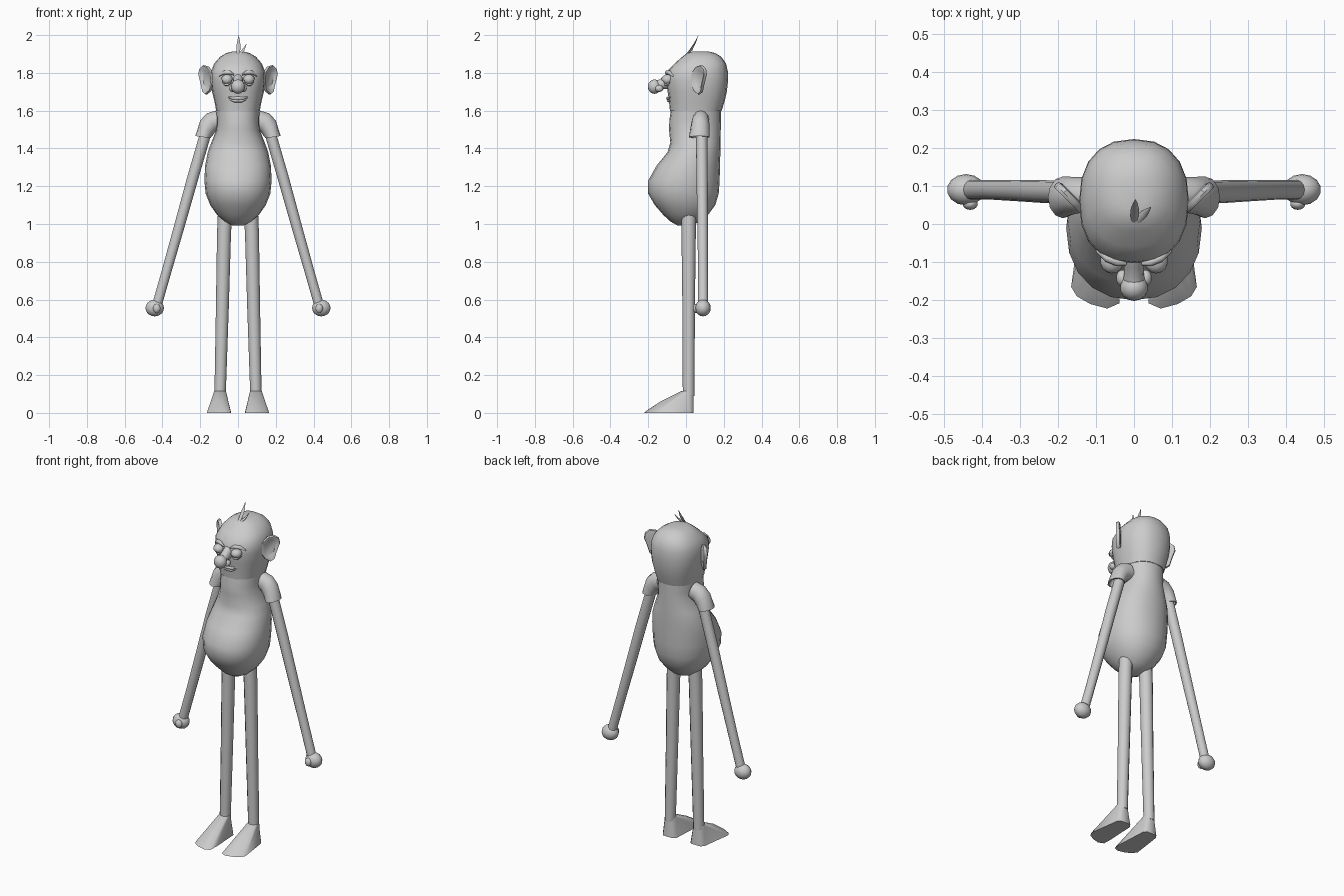
import bpy, bmesh, math
from mathutils import Vector, Matrix


def finish(name, bm, angle=45):
    bmesh.ops.recalc_face_normals(bm, faces=bm.faces)
    me = bpy.data.meshes.new(name)
    bm.to_mesh(me)
    bm.free()
    ob = bpy.data.objects.new(name, me)
    bpy.context.collection.objects.link(ob)
    bpy.ops.object.select_all(action='DESELECT')
    bpy.context.view_layer.objects.active = ob
    ob.select_set(True)
    bpy.ops.object.shade_smooth_by_angle(angle=math.radians(angle))
    return ob


def ring(c, u, v, n=12, e=2.0):
    """Super-elliptic ring of n points around c with half axes u and v."""
    c, u, v = Vector(c), Vector(u), Vector(v)
    pts = []
    for i in range(n):
        a = 2 * math.pi * i / n
        ca, sa = math.cos(a), math.sin(a)
        pts.append(c + u * math.copysign(abs(ca) ** (2 / e), ca)
                   + v * math.copysign(abs(sa) ** (2 / e), sa))
    return pts


def flat(x, y, z, rx, ry, n=12, e=2.0):
    return ring((x, y, z), (rx, 0, 0), (0, ry, 0), n, e)


def skin(name, rings, s=1, angle=45):
    """Skin a list of rings, capped at both ends; s=-1 mirrors in x."""
    bm = bmesh.new()
    rows = [[bm.verts.new((p[0] * s, p[1], p[2])) for p in r] for r in rings]
    n = len(rows[0])
    for a, b in zip(rows, rows[1:]):
        for i in range(n):
            j = (i + 1) % n
            bm.faces.new((a[i], a[j], b[j], b[i]))
    bm.faces.new(rows[0])
    bm.faces.new(rows[-1])
    return finish(name, bm, angle)


def ball(name, c, r, cut=None, seg=14):
    bm = bmesh.new()
    m = Matrix.Translation(c) @ Matrix.Diagonal((*r, 1))
    bmesh.ops.create_uvsphere(bm, u_segments=seg, v_segments=10, radius=1, matrix=m)
    if cut:
        bmesh.ops.bisect_plane(bm, geom=bm.verts[:] + bm.edges[:] + bm.faces[:],
                               plane_co=cut[0], plane_no=cut[1], clear_inner=True)
    return finish(name, bm)


def tube(name, pts, r):
    """Thin tapered tube along x-running points."""
    k = len(pts) - 1
    rings = []
    for i, p in enumerate(pts):
        f = r * (0.35 + 0.65 * math.sin(math.pi * i / k))
        rings.append(ring(p, (0, f, 0), (0, 0, f), 8))
    return skin(name, rings)


def body(name, rows, e):
    return skin(name, [flat(0, (y0 + y1) / 2, z, rx, (y1 - y0) / 2, 20, e)
                       for z, rx, y0, y1 in rows])


# Torso with round belly, and head (z, half width, front y, back y)
body("torso", [(1.605, .115, -.08, .185), (1.55, .113, -.088, .185), (1.5, .114, -.09, .184),
               (1.43, .142, -.083, .183), (1.38, .16, -.098, .182), (1.31, .174, -.155, .18),
               (1.23, .178, -.2, .178), (1.16, .171, -.2, .173), (1.1, .147, -.165, .155),
               (1.05, .112, -.122, .118), (1.015, .075, -.085, .08), (.992, .03, -.045, .03)], 2.2)
body("head", [(1.598, .115, -.085, .188), (1.65, .125, -.09, .205), (1.7, .137, -.097, .216),
              (1.76, .144, -.105, .223), (1.81, .142, -.1, .221), (1.85, .126, -.06, .212),
              (1.885, .095, -.02, .187), (1.905, .062, .005, .155), (1.913, .03, .035, .12)], 2.35)

# Nose: bridge and bulb
skin("nose_bridge", [ring((0, y, z), (w, 0, 0), (0, 0, h)) for y, z, w, h in
                     [(-.08, 1.76, .03, .045), (-.115, 1.75, .026, .035),
                      (-.14, 1.735, .027, .03), (-.17, 1.728, .03, .03)]])
ball("nose_bulb", (0, -.167, 1.727), (.037, .035, .038))

# Mouth line and lower lip
tube("upper_lip", [(-.055, -.082, 1.672), (-.03, -.092, 1.666), (0, -.096, 1.665),
                   (.03, -.092, 1.666), (.055, -.082, 1.672)], .009)
tube("lower_lip", [(-.045, -.083, 1.66), (-.02, -.092, 1.652), (.02, -.092, 1.652),
                   (.045, -.083, 1.66)], .009)

# Hair strands
for name, tip, w in (("hair_long", (.004, .065, 2.0), .011), ("hair_short", (.045, .045, 1.955), .01)):
    a, b = Vector((0, 0, 1.895)), Vector(tip)
    side = Vector((b.y, -b.x, 0)).normalized()
    up = (b - a).cross(side).normalized()
    skin(name, [ring(a.lerp(b, t) + up * .03 * t * (1 - t), side * w * f, up * w * .5 * f, 6)
                for t, f in ((0, .5), (.25, .95), (.5, 1), (.75, .6), (1, .04))])

EAR = [(0, -.03), (.02, -.06), (.05, -.078), (.072, -.065), (.085, -.02), (.103, .03),
       (.097, .062), (.072, .08), (.035, .072), (0, .035)]

for s, side in ((1, "right"), (-1, "left")):
    # Half-closed eyes with lids, bags and brows
    ball(f"eye_{side}", (s * .058, -.097, 1.763), (.026, .027, .024))
    ball(f"eyelid_{side}", (s * .058, -.097, 1.765), (.031, .033, .027),
         ((0, -.1, 1.762), (0, -.1, 1)))
    tube(f"eye_bag_{side}", [(s * .033, -.105, 1.748), (s * .05, -.108, 1.739),
                             (s * .068, -.102, 1.739), (s * .085, -.088, 1.75)], .008)
    tube(f"brow_{side}", [(s * .02, -.104, 1.79), (s * .045, -.1, 1.803),
                          (s * .075, -.088, 1.802), (s * .1, -.07, 1.785)], .012)
    ball(f"nostril_{side}", (s * .03, -.142, 1.717), (.017, .022, .018))

    # Ear: dished plate flaring outward and back
    root, wd, nd = Vector((.132, .033, 1.762)), Vector((.71, .71, 0)), Vector((.71, -.71, 0))
    skin(f"ear_{side}", [[root + wd * (.05 + (w - .05) * k) + Vector((0, 0, h * k)) + nd * d
                          for w, h in EAR]
                         for k, d in ((.75, -.012), (.96, -.008), (1, .002), (.94, .01), (.75, .008), (.6, 0))], s)

    # Short sleeve, recessed at the cuff
    skin(f"sleeve_{side}", [
        ring((.105, .078, 1.55), (.012, 0, .05), (0, .045, 0)),
        ring((.14, .076, 1.54), (.025, 0, .046), (0, .047, 0)),
        ring((.166, .074, 1.51), (.034, 0, .038), (0, .05, 0)),
        ring((.186, .07, 1.46), (.04, 0, .006), (0, .055, 0)),
        ring((.185, .07, 1.46), (.034, 0, .005), (0, .048, 0)),
        ring((.174, .074, 1.5), (.028, 0, .01), (0, .04, 0))], s)

    # Thin arm and fist with thumb and curled fingers
    skin(f"arm_{side}", [flat(x, y, z, r * 1.03, r) for x, y, z, r in
                         [(.165, .083, 1.5, .03), (.235, .085, 1.26, .03), (.31, .088, .99, .028),
                          (.375, .09, .76, .026), (.428, .09, .575, .026)]], s)
    ball(f"hand_{side}", (s * .441, .09, .555), (.05, .041, .044))
    ball(f"thumb_{side}", (s * .43, .053, .553), (.02, .016, .024))

    # Leg
    skin(f"leg_{side}", [flat(x, .014, z, rx, ry) for x, z, rx, ry in
                         [(.068, 1.07, .038, .039), (.074, .95, .037, .038),
                          (.083, .55, .034, .033), (.095, .09, .03, .031)]], s)

    # Wedge-shaped foot, hull of ankle ring, slope and sole outline
    bm = bmesh.new()
    pts = [tuple(p) for p in flat(.095, .008, .115, .031, .033)]
    pts += [(x, y, 0) for x, y in ((.045, .02), (.06, .04), (.125, .04), (.14, .02), (.165, -.165),
                                   (.15, -.19), (.115, -.21), (.07, -.222), (.038, -.208), (.036, -.15))]
    pts += [(.065, -.13, .058), (.09, -.135, .06), (.12, -.12, .055), (.07, -.2, .018),
            (.11, -.19, .018), (.142, -.165, .018)]
    for x, y, z in pts:
        bm.verts.new((x * s, y, z))
    bmesh.ops.convex_hull(bm, input=bm.verts[:])
    finish(f"foot_{side}", bm)
